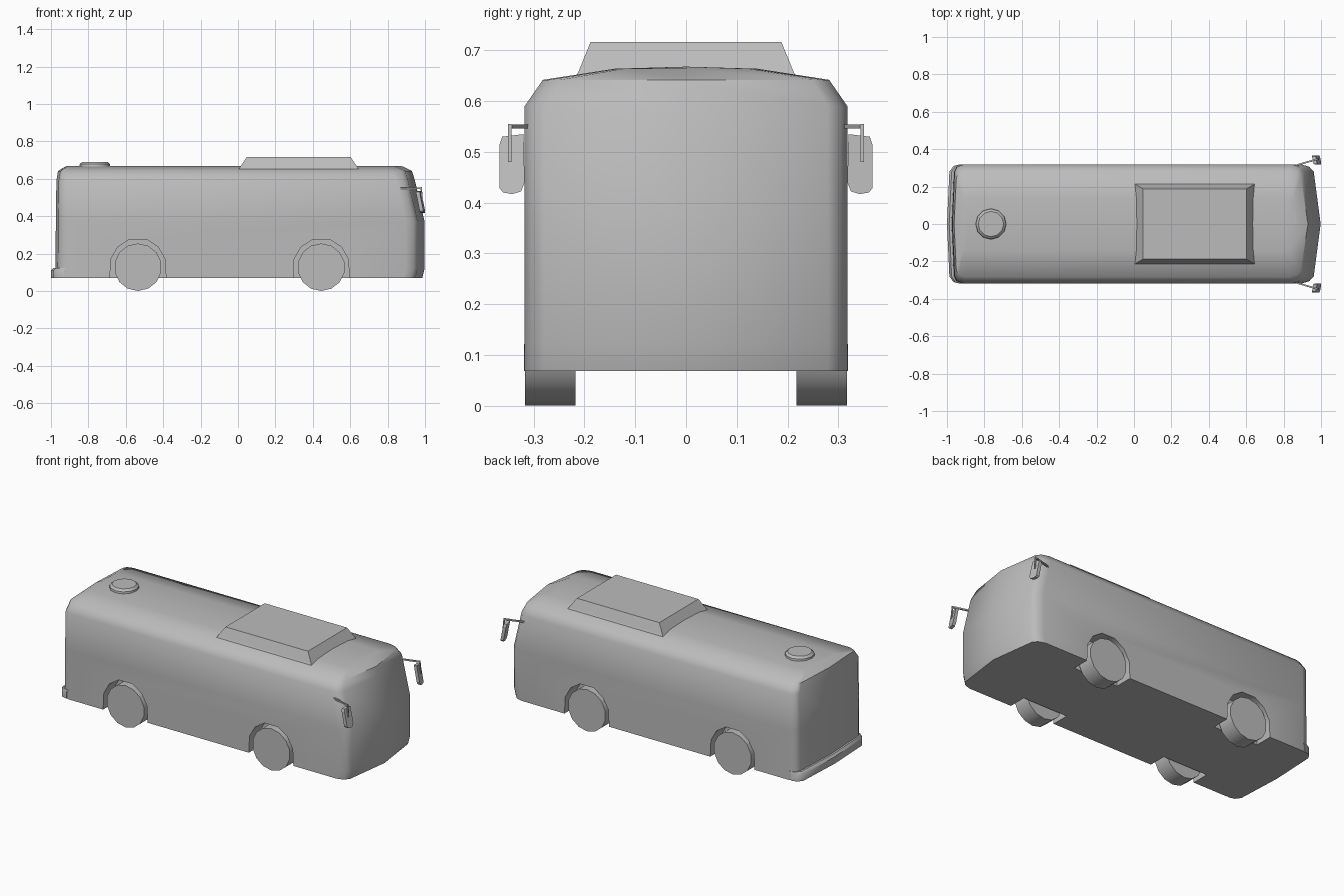
import bpy, bmesh, math
from mathutils import Vector

if "Cube" in bpy.data.objects:
    bpy.data.objects.remove(bpy.data.objects["Cube"])

grey = bpy.data.materials.new("light_grey")
grey.diffuse_color = (0.5, 0.5, 0.5, 1)
grey.use_nodes = True
grey.node_tree.nodes["Principled BSDF"].inputs["Base Color"].default_value = grey.diffuse_color


def make(name, rings, smooth=None):
    """Skin a stack of closed rings of points and cap both ends."""
    bm = bmesh.new()
    vs = [[bm.verts.new(p) for p in r] for r in rings]
    n = len(rings[0])
    for a, b in zip(vs, vs[1:]):
        for i in range(n):
            j = (i + 1) % n
            bm.faces.new((a[i], a[j], b[j], b[i]))
    bm.faces.new(vs[0][::-1])
    bm.faces.new(vs[-1])
    bmesh.ops.remove_doubles(bm, verts=bm.verts, dist=0.0005)
    bmesh.ops.recalc_face_normals(bm, faces=bm.faces)
    me = bpy.data.meshes.new(name)
    bm.to_mesh(me)
    bm.free()
    me.materials.append(grey)
    ob = bpy.data.objects.new(name, me)
    bpy.context.collection.objects.link(ob)
    if smooth:
        shade(ob, smooth)
    return ob


def select(ob):
    bpy.ops.object.select_all(action='DESELECT')
    bpy.context.view_layer.objects.active = ob
    ob.select_set(True)


def shade(ob, angle):
    select(ob)
    bpy.ops.object.shade_smooth_by_angle(angle=math.radians(angle))


def plan(z, rear, front, w):
    """Horizontal outline of the coach: rounded rear, gently pointed nose."""
    half = [(rear + .012, .88), (rear + .025, .96), (rear + .06, 1),
            (front - .10, 1), (front - .06, .96), (front - .037, .88)]
    pts = [(rear, 0)] + half + [(front, 0)] + [(x, -y) for x, y in half[::-1]]
    return [(x, y * w, z) for x, y in pts]


def rect(z, x0, x1, w):
    return [(x0, -w, z), (x1, -w, z), (x1, w, z), (x0, w, z)]


def disc_y(cx, cz, r, y, n, turn=0.0):
    return [(cx + r * math.cos(2 * math.pi * (i + turn) / n), y,
             cz + r * math.sin(2 * math.pi * (i + turn) / n)) for i in range(n)]


def bar(name, a, b, t):
    """Thin square rod between two points."""
    a, b = Vector(a), Vector(b)
    d = (b - a).normalized()
    u = d.orthogonal().normalized() * t
    v = d.cross(u)
    return make(name, [[p + u, p + v, p - u, p - v] for p in (a, b)])


# Body shell
body = make("body", [plan(*p) for p in (
    (.068, -.978, .985, .318), (.12, -.976, .998, .318), (.37, -.974, .998, .318),
    (.59, -.971, .946, .318), (.642, -.962, .930, .282),
    (.664, -.925, .885, .14), (.668, -.915, .870, 0))])

# Wheel arches cut from the sides
ARCH = [(-.153, 0), (-.145, .17), (-.108, .235), (-.045, .276),
        (.045, .276), (.108, .235), (.145, .17), (.153, 0)]
WHEEL_X = (-.535, .445)
for cx in WHEEL_X:
    for s in (-1, 1):
        cutter = make("arch_cutter", [[(cx + x, s * y, z) for x, z in ARCH]
                                      for y in (.21, .40)])
        mod = body.modifiers.new("arch", 'BOOLEAN')
        mod.operation = 'DIFFERENCE'
        mod.solver = 'EXACT'
        mod.object = cutter
        select(body)
        bpy.ops.object.modifier_apply(modifier=mod.name)
        bpy.data.objects.remove(cutter, do_unlink=True)
shade(body, 48)

# Wheels
for cx in WHEEL_X:
    for s, side in ((-1, "right"), (1, "left")):
        make("wheel_" + side, [disc_y(cx, .127, .127, s * y, 14, .5)
                               for y in (.218, .317)], 40)

# Rear bumper wrapping the tail
def bumper_ring(z, grow):
    outer = [(-.93, .319), (-.965, .31), (-.987, .28), (-1.0, 0)]
    pts = outer + [(x, -y) for x, y in outer[-2::-1]]
    return [(x + grow, y, z) for x, y in pts]

make("rear_bumper", [bumper_ring(.068, 0), bumper_ring(.11, 0),
                     bumper_ring(.122, .012)], 40)

# Roof air conditioner
make("roof_unit", [rect(.645, .0, .648, .219), rect(.66, .01, .64, .211),
                   rect(.717, .048, .602, .188)])

# Round roof vent
def disc_z(r, z):
    return [(-.765 + r * math.cos(math.tau * i / 12),
             r * math.sin(math.tau * i / 12), z) for i in range(12)]

make("roof_vent", [disc_z(.083, .66), disc_z(.081, .678), disc_z(.068, .69)], 40)

# Wing mirrors: arm, hanging bracket and slanted head
for s, side in ((-1, "right"), (1, "left")):
    bar("mirror_arm_" + side, (.86, s * .312, .55), (.982, s * .347, .55), .006)
    bar("mirror_bracket_" + side, (.979, s * .347, .555), (.986, s * .347, .48), .005)
    head = [(.32, .535), (.362, .53), (.367, .515), (.367, .428),
            (.36, .42), (.343, .417), (.325, .422), (.318, .44)]
    make("mirror_head_" + side,
         [[(.966 + (.53 - z) * .2 + dx - (y - .34) * .2, s * y, z) for y, z in head]
          for dx in (-.01, .01)])
